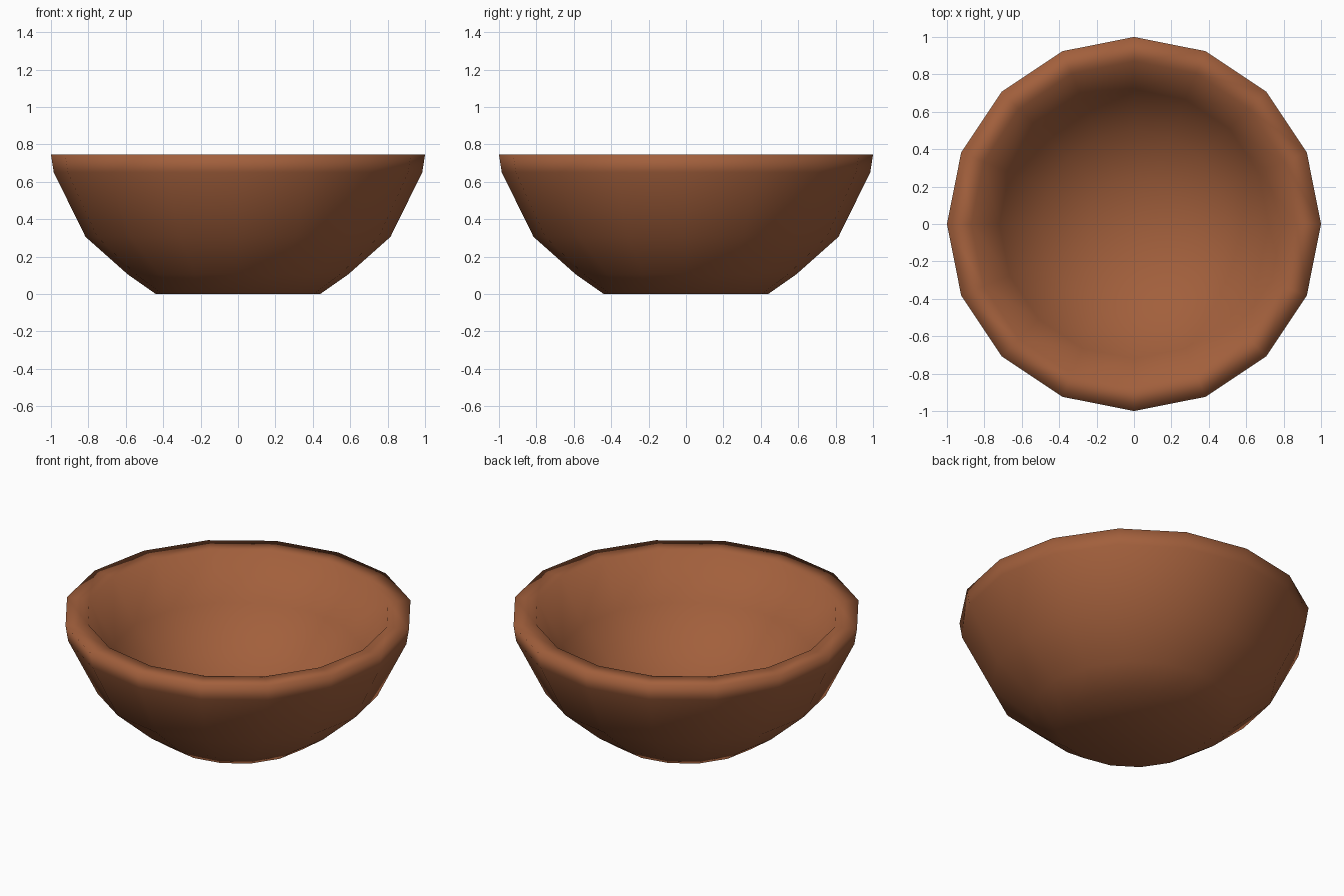
import bpy, bmesh, math

cube = bpy.data.objects.get("Cube")
if cube:
    bpy.data.objects.remove(cube, do_unlink=True)

SIDES = 16

# Fired clay colour
clay = bpy.data.materials.new("clay_brown")
clay.use_nodes = True
colour = (0.36, 0.115, 0.045, 1)
clay.diffuse_color = colour
clay.node_tree.nodes["Principled BSDF"].inputs["Base Color"].default_value = colour

# Bowl profile as (radius, height): outside from the foot up, over the rim, down inside
profile = [(0.44, 0), (0.59, 0.105), (0.815, 0.305), (0.985, 0.65), (1, 0.745),
           (0.87, 0.745), (0.72, 0.48), (0.5, 0.28), (0.25, 0.18)]

bm = bmesh.new()
rings = []
for radius, height in profile:
    ring = []
    for i in range(SIDES):
        a = math.tau * i / SIDES
        ring.append(bm.verts.new((radius * math.cos(a), radius * math.sin(a), height)))
    rings.append(ring)

# Walls between neighbouring rings
for low, high in zip(rings, rings[1:]):
    for i in range(SIDES):
        j = (i + 1) % SIDES
        bm.faces.new((low[i], low[j], high[j], high[i]))

# Flat foot, and inner floor dished to a centre point
bm.faces.new(reversed(rings[0]))
centre = bm.verts.new((0, 0, 0.15))
for i in range(SIDES):
    bm.faces.new((rings[-1][i], rings[-1][(i + 1) % SIDES], centre))
for face in bm.faces:
    face.smooth = True

mesh = bpy.data.meshes.new("bowl")
bm.to_mesh(mesh)
bm.free()
mesh.materials.append(clay)
bowl = bpy.data.objects.new("bowl", mesh)
bpy.context.collection.objects.link(bowl)
